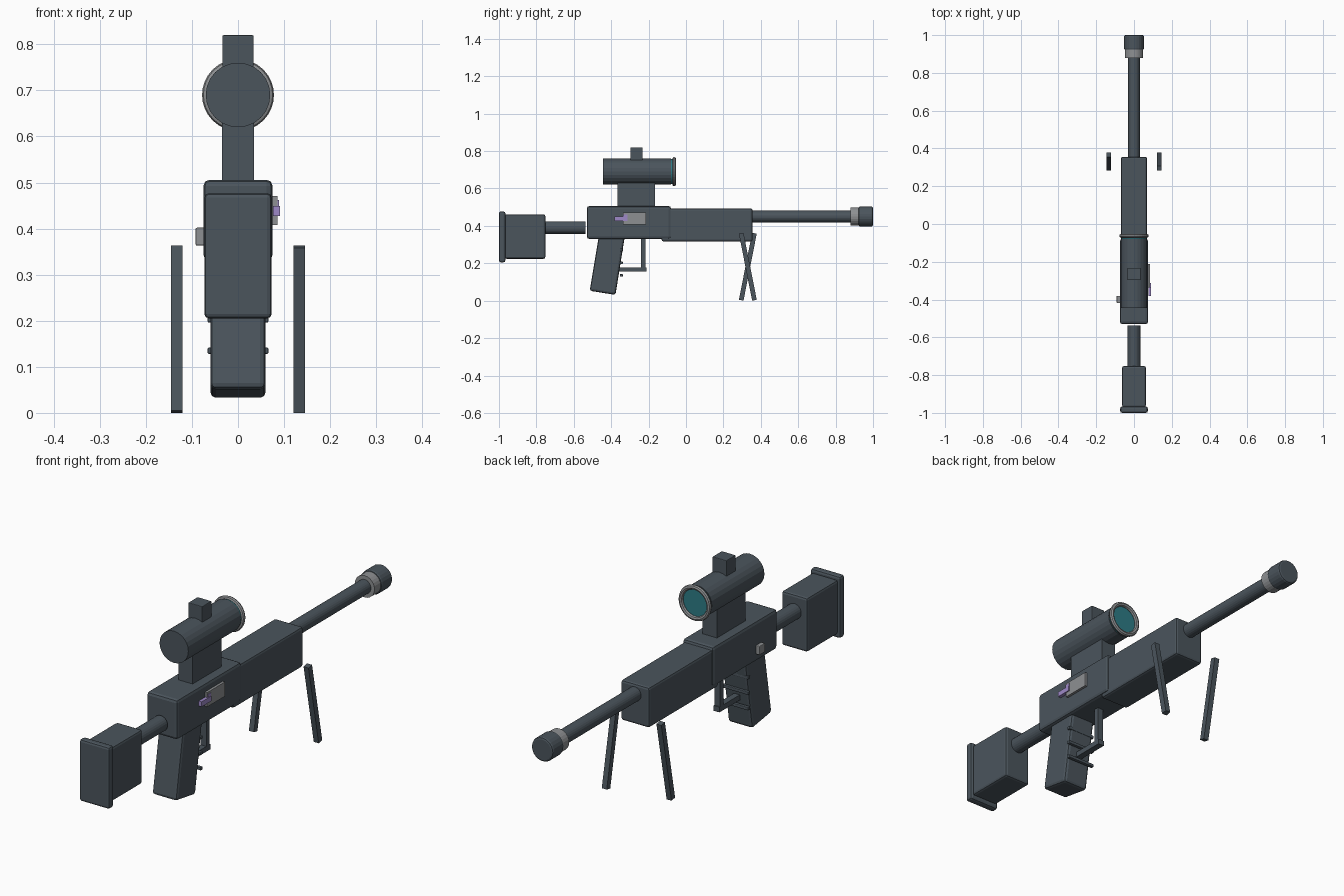
import bpy, bmesh, math
from mathutils import Matrix, Vector

if "Cube" in bpy.data.objects:
    bpy.data.objects.remove(bpy.data.objects["Cube"])


def material(name, rgb):
    m = bpy.data.materials.new(name)
    m.diffuse_color = (*rgb, 1)
    m.use_nodes = True
    m.node_tree.nodes["Principled BSDF"].inputs["Base Color"].default_value = m.diffuse_color
    return m


DARK = material("dark gunmetal", (0.070, 0.090, 0.108))
GREY = material("light steel", (0.27, 0.28, 0.29))
TEAL = material("teal glass", (0.027, 0.20, 0.24))
PURPLE = material("purple bolt", (0.34, 0.25, 0.57))


def finish(name, bm, mat, bevel=0.0, segments=2):
    bmesh.ops.recalc_face_normals(bm, faces=bm.faces)
    me = bpy.data.meshes.new(name)
    bm.to_mesh(me)
    bm.free()
    me.materials.append(mat)
    ob = bpy.data.objects.new(name, me)
    bpy.context.collection.objects.link(ob)
    if bevel:
        mod = ob.modifiers.new("Bevel", 'BEVEL')
        mod.width, mod.segments = bevel, segments
        mod.limit_method, mod.angle_limit = 'ANGLE', math.radians(40)
    return ob


def box(name, x, y, z, mat=DARK, bevel=0.0, tilt=0.0):
    """Box from (min, max) ranges, optionally tilted about x through its centre."""
    bm = bmesh.new()
    size = [r[1] - r[0] for r in (x, y, z)]
    mid = Vector([(r[0] + r[1]) / 2 for r in (x, y, z)])
    mat4 = Matrix.Translation(mid) @ Matrix.Rotation(tilt, 4, 'X') @ Matrix.Diagonal((*size, 1))
    bmesh.ops.create_cube(bm, size=1, matrix=mat4)
    return finish(name, bm, mat, bevel)


def rod(name, y, z, r, mat=DARK, sides=24, bevel=0.0):
    """Cylinder running along y."""
    bm = bmesh.new()
    bmesh.ops.create_cone(bm, cap_ends=True, segments=sides, radius1=r, radius2=r,
                          depth=y[1] - y[0],
                          matrix=Matrix.Translation((0, (y[0] + y[1]) / 2, z))
                          @ Matrix.Rotation(math.pi / 2, 4, 'X'))
    return finish(name, bm, mat, bevel)


# Shoulder stock
box("butt_plate", (-0.073, 0.073), (-1.0, -0.966), (0.205, 0.477), bevel=0.01)
box("stock", (-0.063, 0.063), (-0.97, -0.752), (0.224, 0.462), bevel=0.01)
rod("stock_tube", (-0.76, -0.537), 0.39, 0.034)

# Body
box("receiver", (-0.075, 0.075), (-0.53, -0.08), (0.33, 0.506), bevel=0.013)
box("handguard", (-0.069, 0.069), (-0.13, 0.356), (0.316, 0.493), bevel=0.01)

# Barrel and muzzle
rod("barrel", (0.34, 0.90), 0.45, 0.031)
rod("muzzle_ring", (0.88, 0.93), 0.45, 0.048, GREY)
rod("muzzle", (0.922, 1.0), 0.45, 0.053, bevel=0.008)

# Scope with mount, turret, lens and rim
box("scope_mount", (-0.035, 0.035), (-0.365, -0.165), (0.49, 0.66))
rod("scope_tube", (-0.445, -0.08), 0.69, 0.07)
box("scope_turret", (-0.034, 0.034), (-0.297, -0.232), (0.74, 0.82), bevel=0.003)
rod("scope_lens", (-0.082, -0.066), 0.69, 0.067, TEAL, 32)
bm = bmesh.new()
ring = [bm.verts.new((0, -0.063 + 0.01 * math.sin(a), 0.69 + 0.068 + 0.01 * math.cos(a)))
        for a in (i * math.tau / 8 for i in range(8))]
edges = [bm.edges.new((ring[i], ring[(i + 1) % 8])) for i in range(8)]
bmesh.ops.spin(bm, geom=ring + edges, cent=(0, 0, 0.69), axis=(0, 1, 0),
               angle=math.tau, steps=32, use_merge=True)
bmesh.ops.remove_doubles(bm, verts=bm.verts, dist=1e-4)
finish("scope_rim", bm, GREY)

# Slanted pistol grip from a side profile
bm = bmesh.new()
profile = [(-0.466, 0.345), (-0.515, 0.053), (-0.377, 0.031), (-0.327, 0.345)]
face = bm.faces.new([bm.verts.new((-0.06, y, z)) for y, z in profile])
ext = bmesh.ops.extrude_face_region(bm, geom=[face])
bmesh.ops.translate(bm, vec=(0.12, 0, 0),
                    verts=[v for v in ext["geom"] if isinstance(v, bmesh.types.BMVert)])
finish("pistol_grip", bm, DARK, 0.012)

# Finger ridges across the front of the grip
for i, z in enumerate((0.135, 0.203, 0.271)):
    box(f"finger_ridge_{i + 1}", (-0.066, 0.066), (-0.353, -0.338), (z - 0.007, z + 0.007),
        bevel=0.003)

# Trigger guard
box("guard_post", (-0.014, 0.014), (-0.24, -0.217), (0.16, 0.335))
box("guard_bar", (-0.014, 0.014), (-0.37, -0.212), (0.155, 0.178))

# Ejection port, bolt handle and left-side button
box("ejection_port", (0.07, 0.086), (-0.337, -0.213), (0.408, 0.471), GREY)
box("bolt_handle", (0.076, 0.091), (-0.382, -0.315), (0.427, 0.449), PURPLE)
box("bolt_stub", (0.078, 0.089), (-0.335, -0.313), (0.427, 0.462), PURPLE)
box("safety_button", (-0.092, -0.07), (-0.418, -0.38), (0.363, 0.402), GREY, 0.003)

# Bipod legs, tilted in opposite directions
for side, name in ((-1, "left_leg"), (1, "right_leg")):
    box(name, (side * 0.133 - 0.012, side * 0.133 + 0.012), (0.318, 0.343),
        (-0.001, 0.364), tilt=side * math.radians(11.2))
